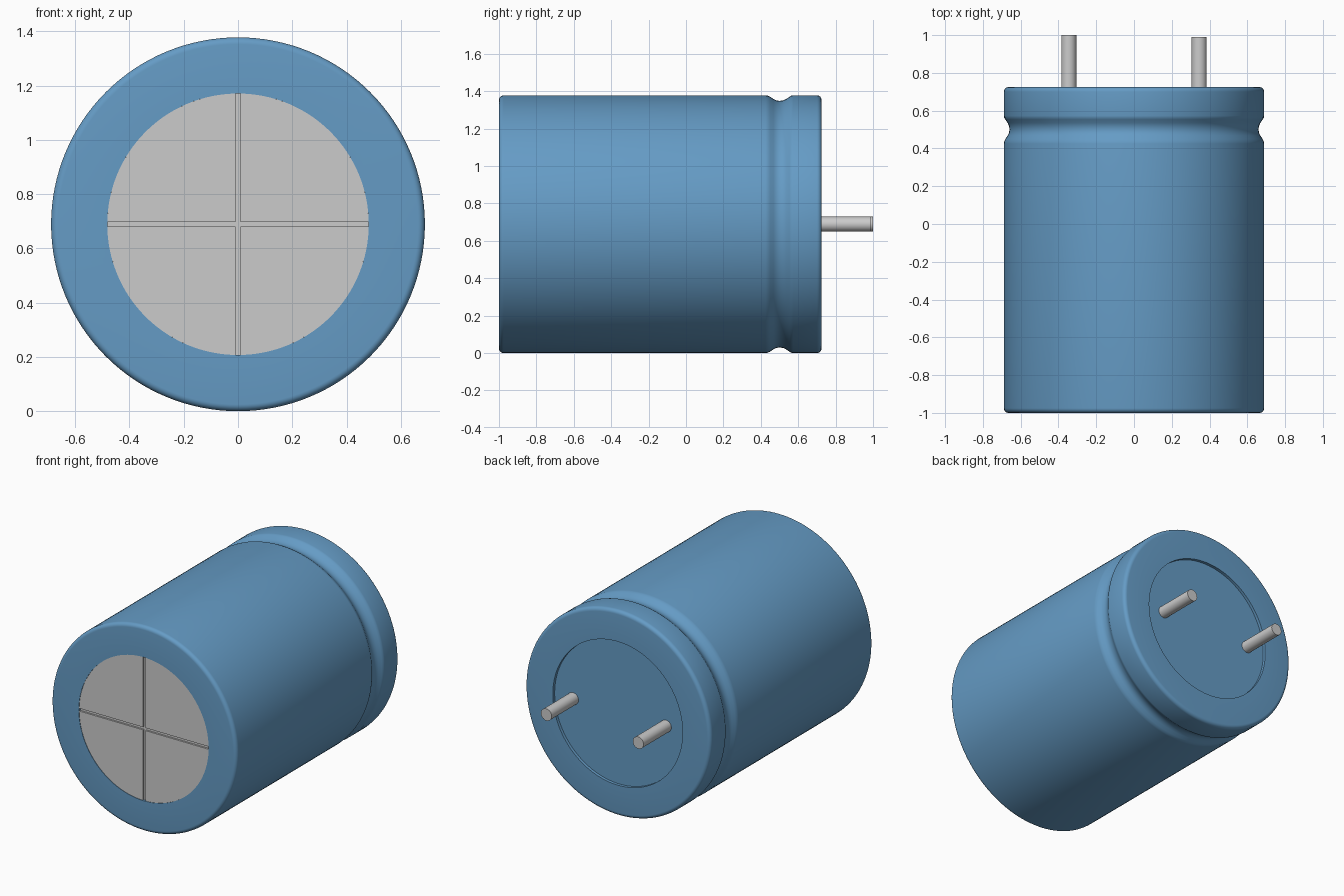
import bpy, bmesh, math
from mathutils import Vector

if "Cube" in bpy.data.objects:
    bpy.data.objects.remove(bpy.data.objects["Cube"])

R = 0.689           # can radius, also the height of its axis
FACE_R = 0.482      # opening in the sleeve at both ends
SEGS = 128


def material(name, color):
    m = bpy.data.materials.new(name)
    m.diffuse_color = color
    m.use_nodes = True
    m.node_tree.nodes["Principled BSDF"].inputs["Base Color"].default_value = m.diffuse_color
    return m


def finish(bm, name, mat=None):
    bmesh.ops.remove_doubles(bm, verts=bm.verts, dist=1e-5)
    bmesh.ops.recalc_face_normals(bm, faces=bm.faces)
    me = bpy.data.meshes.new(name)
    bm.to_mesh(me)
    bm.free()
    ob = bpy.data.objects.new(name, me)
    bpy.context.collection.objects.link(ob)
    if mat:
        me.materials.append(mat)
    bpy.ops.object.select_all(action='DESELECT')
    ob.select_set(True)
    bpy.context.view_layer.objects.active = ob
    bpy.ops.object.shade_smooth_by_angle(angle=math.radians(35))
    return ob


def lathe(name, profile, x=0.0, segs=SEGS, mat=None):
    """Revolve (radius, y) points around an axis parallel to y."""
    bm = bmesh.new()
    vs = [bm.verts.new((x + r, y, R)) for r, y in profile]
    edges = [bm.edges.new(p) for p in zip(vs, vs[1:])]
    bmesh.ops.spin(bm, geom=vs + edges, cent=(x, 0, R), axis=(0, 1, 0),
                   angle=math.tau, steps=segs, use_merge=True)
    return finish(bm, name, mat)


def fillet(cr, cy, rad, a0, a1, n=6):
    angles = [math.radians(a0 + (a1 - a0) * i / n) for i in range(n + 1)]
    return [(cr + rad * math.cos(a), cy + rad * math.sin(a)) for a in angles]


blue = material("sleeve_blue", (0.13, 0.33, 0.56, 1))

# Can with rounded rims, crimp groove and recessed back
F = 0.025
profile = [(0, -0.98), (FACE_R, -0.98), (FACE_R, -1.0)]
profile += fillet(R - F, -1.0 + F, F, -90, 0)
profile += [(R, 0.425), (R - 0.002, 0.437), (R - 0.008, 0.45), (R - 0.02, 0.468),
            (R - 0.027, 0.482), (R - 0.03, 0.5), (R - 0.027, 0.52), (R - 0.02, 0.535),
            (R - 0.008, 0.553), (R - 0.002, 0.562), (R, 0.573)]
profile += fillet(R - F, 0.725 - F, F, 0, 90)
profile += [(FACE_R, 0.725), (FACE_R, 0.705), (0, 0.705)]
lathe("can_sleeve", profile, mat=blue)

# Metal end plate: floor of the score lines
lathe("vent_floor", [(0, -0.978), (0, -0.985), (FACE_R, -0.985), (FACE_R, -0.978)])

# Four quarter pads leaving a cross-shaped score between them
GAP = 0.009
bm = bmesh.new()
a = math.asin(GAP / FACE_R)
outline = [(GAP, GAP)]
for i in range(33):
    t = a + (math.pi / 2 - 2 * a) * i / 32
    outline.append((FACE_R * math.cos(t), FACE_R * math.sin(t)))
for sx in (1, -1):
    for sz in (1, -1):
        face = bm.faces.new([bm.verts.new((sx * u, -0.997, R + sz * v)) for u, v in outline])
        ext = bmesh.ops.extrude_face_region(bm, geom=[face], use_keep_orig=True)
        verts = [g for g in ext["geom"] if isinstance(g, bmesh.types.BMVert)]
        bmesh.ops.translate(bm, verts=verts, vec=Vector((0, 0.014, 0)))
finish(bm, "vent_pads")

# Two wire leads, one very slightly longer
for side, x, tip in (("left", -0.345, 1.0), ("right", 0.345, 0.99)):
    lathe("lead_" + side, [(0, 0.69), (0.04, 0.69), (0.04, tip), (0, tip)], x=x, segs=32)
